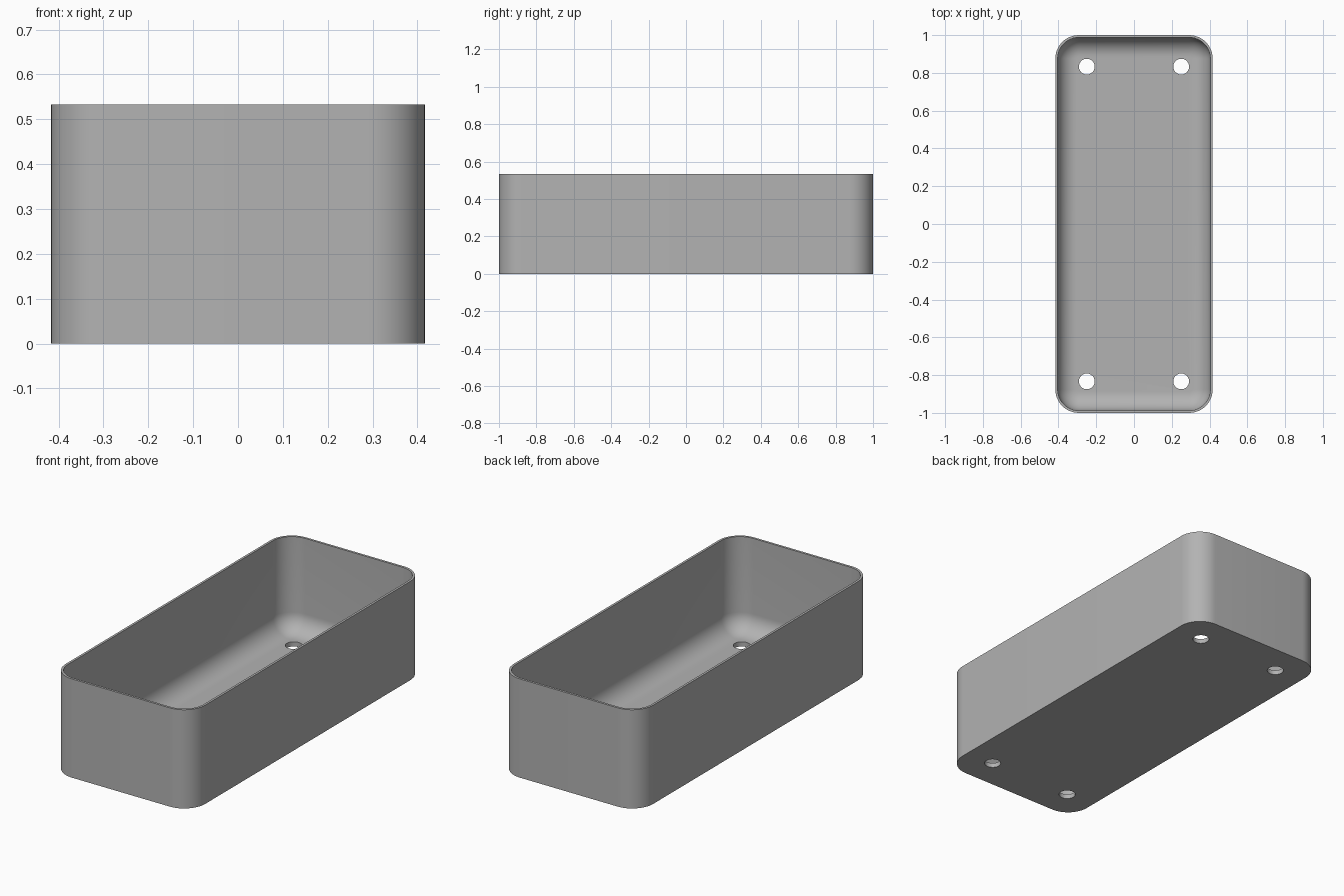
import bpy, bmesh, math

if "Cube" in bpy.data.objects:
    bpy.data.objects.remove(bpy.data.objects["Cube"], do_unlink=True)

HALF_X, HALF_Y, HEIGHT = 0.4167, 1.0, 0.533
CORNER, WALL, FLOOR, FILLET = 0.125, 0.0125, 0.025, 0.1
HOLE_X, HOLE_Y, HOLE_R = 0.25, 0.833, 0.0417
STEPS = 12

gray = bpy.data.materials.new("light gray plastic")
gray.use_nodes = True
gray.diffuse_color = (0.45, 0.45, 0.45, 1)
gray.node_tree.nodes["Principled BSDF"].inputs["Base Color"].default_value = (0.45, 0.45, 0.45, 1)


def rounded_ring(bm, inset, z):
    """Rounded rectangle of vertices, inset from the outer outline."""
    radius = max(CORNER - inset, 0.012)
    cx, cy = HALF_X - inset - radius, HALF_Y - inset - radius
    ring = []
    for q, (sx, sy) in enumerate([(1, 1), (-1, 1), (-1, -1), (1, -1)]):
        for i in range(STEPS + 1):
            a = (q + i / STEPS) * math.pi / 2
            ring.append(bm.verts.new((sx * cx + radius * math.cos(a),
                                      sy * cy + radius * math.sin(a), z)))
    return ring


# Wall section from the outside bottom, over the rim, down the inner fillet
section = [(0, 0), (0, HEIGHT), (WALL, HEIGHT)]
for i in range(STEPS + 1):
    a = i / STEPS * math.pi / 2
    section.append((WALL + FILLET * (1 - math.cos(a)),
                    FLOOR + FILLET * (1 - math.sin(a))))

bm = bmesh.new()
rings = [rounded_ring(bm, *point) for point in section]
for low, high in zip(rings, rings[1:]):
    for i in range(len(low)):
        j = (i + 1) % len(low)
        bm.faces.new((low[i], low[j], high[j], high[i]))
bm.faces.new(rings[0][::-1])
bm.faces.new(rings[-1])
bmesh.ops.recalc_face_normals(bm, faces=bm.faces)
mesh = bpy.data.meshes.new("tray")
bm.to_mesh(mesh)
bm.free()
mesh.materials.append(gray)
tray = bpy.data.objects.new("tray", mesh)
bpy.context.collection.objects.link(tray)

# Four drain holes through the floor
cutters = []
for sx in (-1, 1):
    for sy in (-1, 1):
        bpy.ops.mesh.primitive_cylinder_add(vertices=48, radius=HOLE_R, depth=0.2,
                                            location=(sx * HOLE_X, sy * HOLE_Y, 0))
        cutter = bpy.context.object
        cutter.name = "hole_cutter"
        cutter.hide_render = True
        cutter.data.materials.append(gray)
        cutters.append(cutter)
        cut = tray.modifiers.new("drain hole", "BOOLEAN")
        cut.operation = "DIFFERENCE"
        cut.solver = "EXACT"
        cut.object = cutter

bpy.ops.object.select_all(action="DESELECT")
tray.select_set(True)
bpy.context.view_layer.objects.active = tray
for modifier in list(tray.modifiers):
    bpy.ops.object.modifier_apply(modifier=modifier.name)
for cutter in cutters:
    bpy.data.objects.remove(cutter, do_unlink=True)
bpy.ops.object.shade_smooth_by_angle(angle=math.radians(30))
